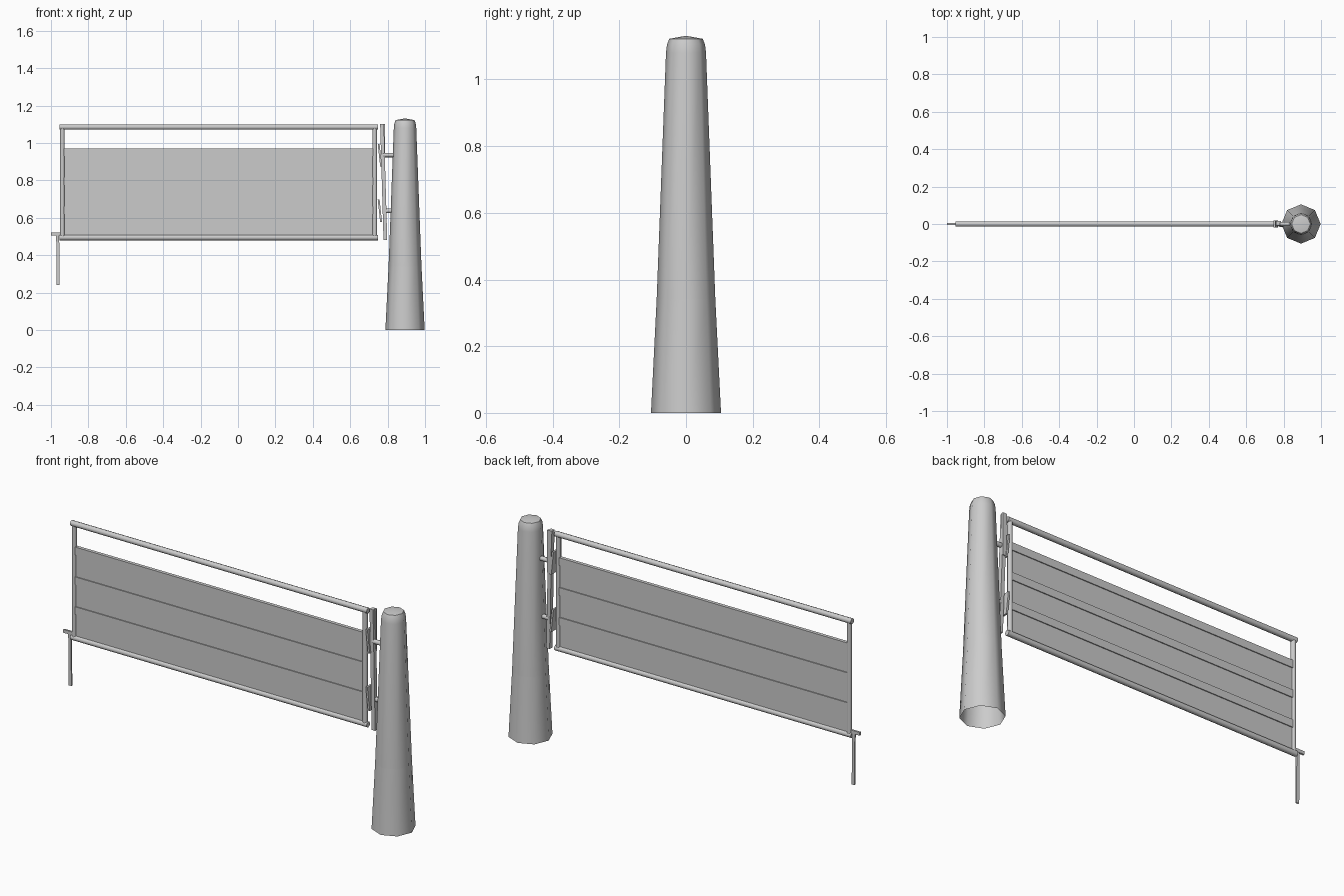
import bpy, bmesh, math
from mathutils import Vector

cube = bpy.data.objects.get("Cube")
if cube:
    bpy.data.objects.remove(cube, do_unlink=True)

GREY = (0.6, 0.6, 0.6, 1)
steel = bpy.data.materials.new("plain_grey")
steel.use_nodes = True
steel.diffuse_color = GREY
steel.node_tree.nodes["Principled BSDF"].inputs["Base Color"].default_value = GREY


def finish(name, bm, smooth=None):
    bmesh.ops.recalc_face_normals(bm, faces=bm.faces[:])
    mesh = bpy.data.meshes.new(name)
    bm.to_mesh(mesh)
    bm.free()
    mesh.materials.append(steel)
    ob = bpy.data.objects.new(name, mesh)
    bpy.context.collection.objects.link(ob)
    if smooth:
        bpy.ops.object.select_all(action='DESELECT')
        ob.select_set(True)
        bpy.context.view_layer.objects.active = ob
        bpy.ops.object.shade_smooth_by_angle(angle=math.radians(smooth))
    return ob


def box(name, x, y, z):
    """Box from (min, max) pairs on each axis."""
    bm = bmesh.new()
    bmesh.ops.create_cube(bm, size=1)
    for v in bm.verts:
        v.co = Vector([(a + b) / 2 + c * (b - a) for c, (a, b) in zip(v.co, (x, y, z))])
    return finish(name, bm)


def bar(name, start, end, width, depth):
    """Upright bar, possibly leaning, with level ends."""
    bm = bmesh.new()
    bmesh.ops.create_cube(bm, size=1)
    for v in bm.verts:
        mid = Vector(start).lerp(Vector(end), v.co.z + 0.5)
        v.co = mid + Vector((v.co.x * width, v.co.y * depth, 0))
    return finish(name, bm)


def tube(name, start, end, radius, sides=8):
    a, b = Vector(start), Vector(end)
    bm = bmesh.new()
    bmesh.ops.create_cone(bm, cap_ends=True, segments=sides, radius1=radius,
                          radius2=radius, depth=(b - a).length)
    turn = (b - a).to_track_quat('Z', 'Y')
    for v in bm.verts:
        v.co = turn @ v.co + (a + b) / 2
    return finish(name, bm, 50)


def octagon_shell(name, cx, profile):
    """Eight-sided shell through (radius, height) rings; radius 0 closes it."""
    bm = bmesh.new()
    rings = []
    for r, z in profile:
        count = 8 if r else 1
        rings.append([bm.verts.new((cx + r * math.cos(i * math.pi / 4),
                                    r * math.sin(i * math.pi / 4), z)) for i in range(count)])
    for low, high in zip(rings, rings[1:]):
        for i in range(8):
            j = (i + 1) % 8
            if len(high) == 1:
                bm.faces.new((low[i], low[j], high[0]))
            else:
                bm.faces.new((low[i], low[j], high[j], high[i]))
    return finish(name, bm, 50)


# Tapered bollard, hollow and open underneath
POST_X = 0.893
octagon_shell("bollard_base", POST_X, [(0.105, 0), (0.088, 0.34)])
octagon_shell("bollard_shaft", POST_X,
              [(0.088, 0.34), (0.06, 1.08), (0.057, 1.105), (0.05, 1.122), (0, 1.131)])

# Gate frame
LEFT, RIGHT = -0.955, 0.748
tube("top_rail", (LEFT, 0, 1.085), (RIGHT, 0, 1.085), 0.0145)
tube("bottom_rail", (LEFT, 0, 0.494), (RIGHT, 0, 0.494), 0.0145)
for name, x in (("free_upright", -0.939), ("hinge_upright", 0.731)):
    tube(name, (x, 0, 0.49), (x, 0, 1.085), 0.0125)

# Infill sheet with three raised strips
box("infill_sheet", (-0.935, 0.725), (-0.004, 0.004), (0.5, 0.965))
for i in range(3):
    top = 0.97 - i * 0.155
    box(f"infill_strip_{i + 1}", (-0.932, 0.722), (-0.009, 0.009), (top - 0.04, top))

# Latch on the free end
box("latch_bar", (-1.0, -0.945), (-0.005, 0.005), (0.505, 0.522))
bar("drop_bolt", (-0.962, 0, 0.24), (-0.964, 0, 0.51), 0.016, 0.008)

# Leaning hinge stile and its fixed plate
bar("hinge_stile", (0.788, -0.004, 0.48), (0.77, 0.004, 1.1), 0.02, 0.022)
bar("stile_flange", (0.775, 0.012, 0.88), (0.775, 0.012, 1.1), 0.022, 0.01)

# Hinge plates and pins into the bollard
for name, z, x in (("upper", 0.935, 0.775), ("lower", 0.637, 0.785)):
    bar(name + "_hinge_plate", (0.765, 0, z - 0.06), (0.752, 0, z + 0.06), 0.01, 0.04)
    tube(name + "_hinge_pin", (x, 0, z), (0.84, 0, z), 0.012)
